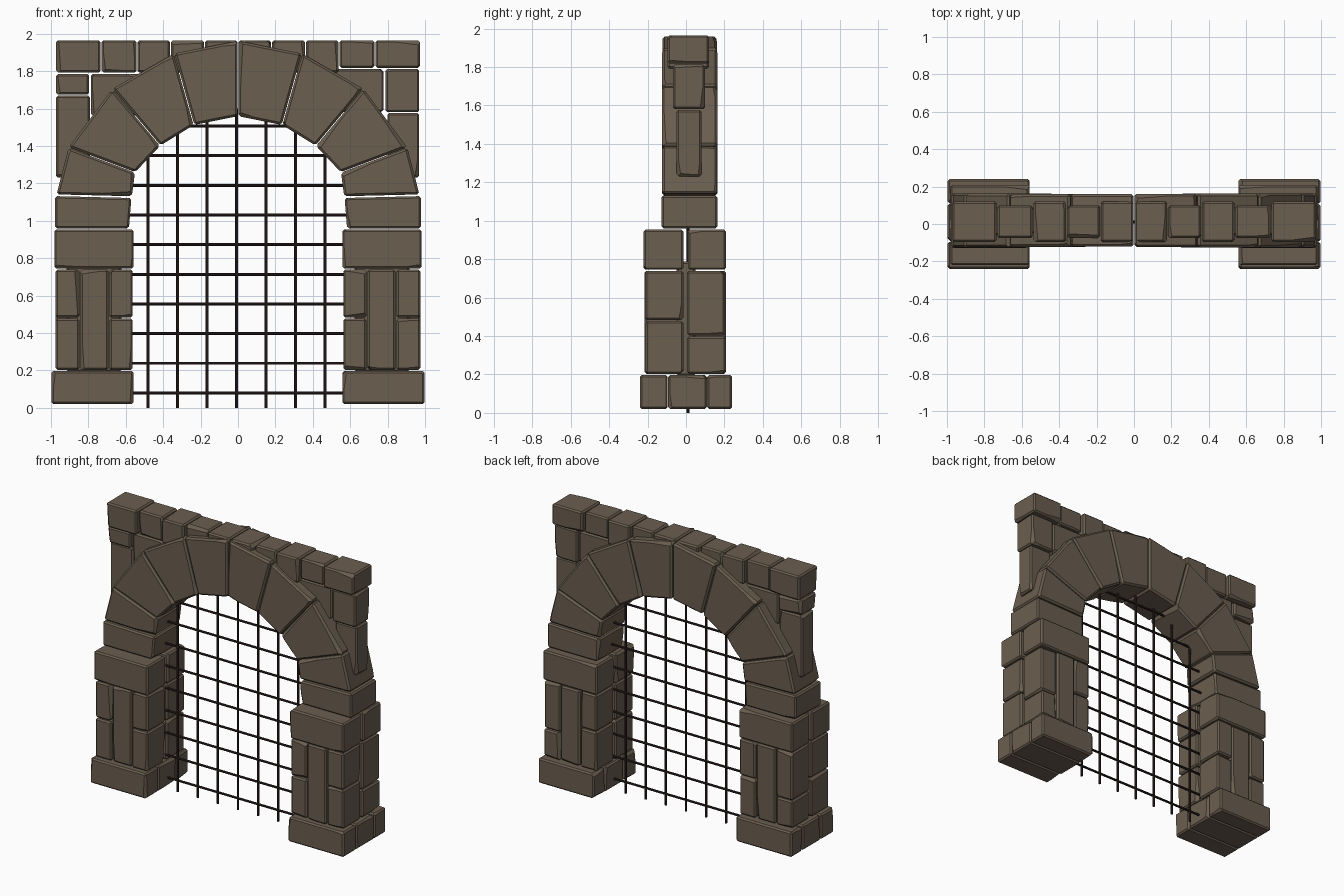
import bpy, bmesh, random
from mathutils import Vector

if "Cube" in bpy.data.objects:
    bpy.data.objects.remove(bpy.data.objects["Cube"])

random.seed(7)


def material(name, rgb):
    m = bpy.data.materials.new(name)
    m.diffuse_color = (*rgb, 1)
    m.use_nodes = True
    m.node_tree.nodes["Principled BSDF"].inputs["Base Color"].default_value = m.diffuse_color
    return m


STONE = material("stone", (0.145, 0.112, 0.078))
IRON = material("iron", (0.03, 0.018, 0.017))


def finish(bm, name, mat):
    bmesh.ops.recalc_face_normals(bm, faces=bm.faces[:])
    me = bpy.data.meshes.new(name)
    bm.to_mesh(me)
    bm.free()
    me.materials.append(mat)
    bpy.context.collection.objects.link(bpy.data.objects.new(name, me))


def stone(name, outline, y0, y1, bevel=0.01, chips=4):
    """Prism from an x-z outline, bevelled, with slanted chips off some edges."""
    bm = bmesh.new()
    front = [bm.verts.new((x, y0, z)) for x, z in outline]
    back = [bm.verts.new((x, y1, z)) for x, z in outline]
    n = len(outline)
    bm.faces.new(front)
    bm.faces.new(back)
    for i in range(n):
        j = (i + 1) % n
        bm.faces.new((front[i], front[j], back[j], back[i]))
    bmesh.ops.recalc_face_normals(bm, faces=bm.faces[:])
    bm.normal_update()
    cuts = []
    for e in random.sample(bm.edges[:], chips):
        a, b = random.sample(list(e.verts), 2)
        along = (a.co - b.co).normalized()
        out = (e.link_faces[0].normal + e.link_faces[1].normal).normalized()
        nrm = (out + along * random.uniform(0.03, 0.12)).normalized()
        cuts.append((a.co - nrm * random.uniform(0.011, 0.018), nrm))
    bmesh.ops.bevel(bm, geom=bm.edges[:], offset=bevel, segments=1,
                    affect='EDGES', profile=0.5)
    for co, nrm in cuts:
        r = bmesh.ops.bisect_plane(bm, geom=bm.verts[:] + bm.edges[:] + bm.faces[:],
                                   plane_co=co, plane_no=nrm, clear_outer=True)
        rim = [g for g in r['geom_cut'] if isinstance(g, bmesh.types.BMEdge)]
        if len(rim) > 2:
            bmesh.ops.holes_fill(bm, edges=rim, sides=0)
    finish(bm, name, STONE)


def block(name, x0, x1, y0, y1, z0, z1, **kw):
    g = 0.003  # mortar gap
    x0, x1 = min(x0, x1) + g, max(x0, x1) - g
    z0, z1 = z0 + g, z1 - g
    stone(name, [(x0, z0), (x1, z0), (x1, z1), (x0, z1)], y0, y1, **kw)


def bar(name, centre, length, vertical):
    bm = bmesh.new()
    bmesh.ops.create_cone(bm, cap_ends=True, segments=8, radius1=0.008,
                          radius2=0.008, depth=length)
    for v in bm.verts:
        c = v.co.copy()
        v.co = Vector(centre) + (c if vertical else Vector((c.z, c.y, c.x)))
    finish(bm, name, IRON)


# arch joints: (inner point, outer point) from springing to crown, right half
joints = [((0.565, 1.13), (0.973, 1.14)), ((0.548, 1.258), (0.908, 1.393)),
          ((0.414, 1.40), (0.673, 1.708)), ((0.235, 1.51), (0.343, 1.897)),
          ((0.0, 1.557), (0.0, 1.965))]

for s, side in ((-1, "left"), (1, "right")):
    # plinth slabs
    for y0, y1 in ((-0.24, -0.095), (-0.093, 0.108), (0.11, 0.24)):
        block(side + "_plinth", s * 0.555, s * 1.0, y0, y1, 0.017, 0.2)
    # pier: front and back leaves with a portcullis slot between them
    for y0, y1, split in ((-0.21, -0.014, 0.48), (0.006, 0.203, 0.40)):
        for xa, xb, joint in ((0.56, 0.69, 0.48), (0.69, 0.845, None), (0.845, 0.978, split)):
            levels = [0.2, joint, 0.742] if joint else [0.2, 0.742]
            for za, zb in zip(levels, levels[1:]):
                d = random.uniform(-0.006, 0.004)
                ya, yb = (y0 + d, y1) if y0 < 0 else (y0, y1 - d)
                block(side + "_pier_stone", s * xa, s * xb, ya, yb, za, zb, chips=3)
        ca, cb = (-0.22, -0.014) if y0 < 0 else (0.01, 0.208)
        block(side + "_pier_cap", s * 0.555, s * 0.985, ca, cb, 0.742, 0.957)
    block(side + "_pier_core", s * 0.62, s * 0.92, -0.05, 0.05, 0.19, 0.79, chips=0)

    # springer and voussoirs
    stone(side + "_springer", [(s * 0.583, 0.96), (s * 0.978, 0.96),
                               (s * 0.978, 1.132), (s * 0.57, 1.122)], -0.127, 0.163)
    for (ia, oa), (ib, ob) in zip(joints, joints[1:]):
        quad = [Vector((s * p[0], p[1])) for p in (ia, oa, ob, ib)]
        mid = sum(quad, Vector((0, 0))) / 4
        quad = [mid + (p - mid) * 0.986 for p in quad]
        d = random.uniform(0, 0.006)
        stone(side + "_voussoir", quad, -0.127 + d, 0.165 - d, bevel=0.012, chips=5)

    # top course, alternating depth
    xs = [0, 0.18, 0.36, 0.54, 0.732, 0.975]
    for i in range(5):
        wide = i % 2 == 0
        block(side + "_coping_stone", s * xs[i], s * xs[i + 1], -0.095 if wide else -0.075,
              0.12 if wide else 0.1, 1.79 if s < 0 or i < 3 else 1.815, 1.968, chips=3)

# spandrel wall behind the arch ring
block("left_spandrel_upper", -0.975, -0.793, -0.075, 0.1, 1.672, 1.788)
block("left_spandrel_inner", -0.79, -0.5, -0.06, 0.09, 1.56, 1.788)
block("left_spandrel_lower", -0.975, -0.788, -0.05, 0.083, 1.228, 1.672)
block("right_spandrel_upper", 0.785, 0.972, -0.068, 0.098, 1.578, 1.815)
block("right_spandrel_inner", 0.5, 0.782, -0.06, 0.09, 1.58, 1.815)
block("right_spandrel_lower", 0.795, 0.972, -0.05, 0.08, 1.228, 1.58)

# portcullis grille
for i in range(7):
    x = -0.48 + i * 0.1577
    top = 1.6 if abs(x) < 0.4 else 1.42
    bar("portcullis_upright", (x, 0.01, top / 2), top, True)
for i in range(10):
    z = 0.08 + i * 0.1585
    bar("portcullis_crossbar", (0, 0.01, z), 1.16 if z < 1.3 else (1.0 if z < 1.45 else 0.62), False)
